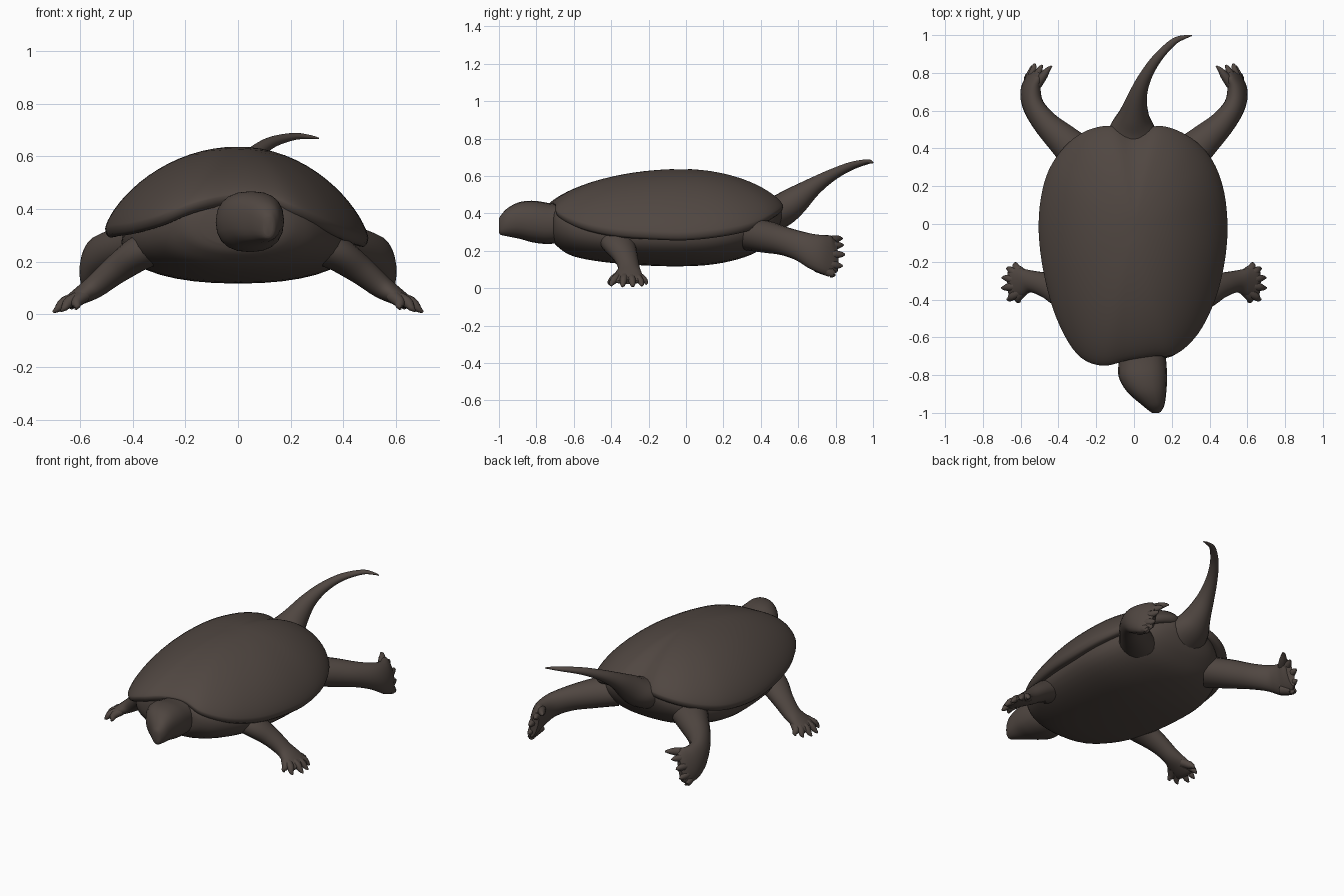
import bpy, bmesh, math
from mathutils import Vector

if "Cube" in bpy.data.objects:
    bpy.data.objects.remove(bpy.data.objects["Cube"])

skin = bpy.data.materials.new("dark brown")
skin.diffuse_color = (0.080, 0.062, 0.053, 1)
skin.use_nodes = True
skin.node_tree.nodes["Principled BSDF"].inputs["Base Color"].default_value = skin.diffuse_color


def spline(pts, steps, closed=False):
    """Catmull-Rom interpolation of tuples of any length."""
    n = len(pts)
    get = (lambda i: pts[i % n]) if closed else (lambda i: pts[max(0, min(n - 1, i))])
    out = []
    for i in range(n if closed else n - 1):
        q = [get(i + k) for k in (-1, 0, 1, 2)]
        for s in range(steps):
            t = s / steps
            out.append(tuple(
                0.5 * (2 * b + (c - a) * t + (2 * a - 5 * b + 4 * c - d) * t * t
                       + (3 * b - a - 3 * c + d) * t ** 3) for a, b, c, d in zip(*q)))
    if not closed:
        out.append(pts[-1])
    return out


def skin_rings(name, rings, angle=50):
    """Join rings of points into a closed smooth surface."""
    bm = bmesh.new()
    vs = [[bm.verts.new(p) for p in r] for r in rings]
    n = len(vs[0])
    for r0, r1 in zip(vs, vs[1:]):
        for i in range(n):
            j = (i + 1) % n
            bm.faces.new((r0[i], r0[j], r1[j], r1[i]))
    for r in (vs[0], vs[-1]):
        c = bm.verts.new(sum((v.co for v in r), Vector()) / n)
        for i in range(n):
            bm.faces.new((c, r[i], r[(i + 1) % n]))
    bmesh.ops.recalc_face_normals(bm, faces=bm.faces)
    me = bpy.data.meshes.new(name)
    bm.to_mesh(me)
    bm.free()
    me.materials.append(skin)
    ob = bpy.data.objects.new(name, me)
    bpy.context.collection.objects.link(ob)
    bpy.ops.object.select_all(action='DESELECT')
    ob.select_set(True)
    bpy.context.view_layer.objects.active = ob
    bpy.ops.object.shade_smooth_by_angle(angle=math.radians(angle))
    return ob


def loft(name, stations, up=(0, 0, 1), sides=20, power=1.0, steps=5, mirror=1, fixed=None):
    """Sweep an oval (x, y, z, half width, half height) along stations."""
    st = spline(stations, steps)
    up = Vector(up)
    rings = []
    for i, (x, y, z, a, b) in enumerate(st):
        t = Vector(st[min(i + 1, len(st) - 1)][:3]) - Vector(st[max(i - 1, 0)][:3])
        t = Vector(fixed) if fixed else t.normalized()
        side = t.cross(up).normalized()
        u = side.cross(t)
        ring = []
        for k in range(sides):
            w = 2 * math.pi * k / sides
            c, s = math.cos(w), math.sin(w)
            c = math.copysign(abs(c) ** power, c)
            s = math.copysign(abs(s) ** power, s)
            p = Vector((x, y, z)) + side * a * c + u * b * s
            ring.append((p.x * mirror, p.y, p.z))
        rings.append(ring)
    return skin_rings(name, rings)


# domed upper shell: rim outline (x, y, z), shrunk in rings up to the crown
rim = spline([
    (0, .475, .45), (.13, .52, .44), (.28, .47, .40), (.40, .36, .345), (.47, .2, .31),
    (.495, 0, .29), (.48, -.2, .295), (.43, -.4, .31), (.34, -.58, .35), (.22, -.69, .405),
    (.10, -.70, .45), (-.03, -.72, .45), (-.17, -.75, .42), (-.30, -.69, .37),
    (-.41, -.5, .34), (-.48, -.25, .33), (-.505, 0, .325), (-.475, .22, .34),
    (-.40, .37, .37), (-.28, .48, .41), (-.13, .52, .44)], 5, True)
cx, cy, crown = 0, -.02, .637


def shell_ring(s, dz, rise=0):
    return [(cx + (x - cx) * s, cy + (y - cy) * s, z + dz + (crown - z) * rise) for x, y, z in rim]


rings = [shell_ring(.80, -.01), shell_ring(.92, -.03), shell_ring(.965, -.034), shell_ring(.99, -.022)]
for k in range(17):
    s = math.cos(math.pi / 2 * k / 17)
    rings.append(shell_ring(s, 0, (1 - s * s) ** .72))
skin_rings("upper_shell", rings, 70)

# belly and lower shell
loft("belly", [
    (0, -.715, .34, .14, .075), (0, -.69, .335, .22, .11), (0, -.6, .31, .31, .14),
    (0, -.4, .285, .40, .15), (0, -.1, .275, .44, .158), (0, .15, .28, .43, .152),
    (0, .35, .315, .35, .135), (0, .46, .36, .23, .095), (0, .51, .40, .12, .05)],
    sides=36, power=.9, fixed=(0, 1, 0))

# head turned slightly to one side
loft("head", [
    (.045, -.60, .35, .11, .09), (.045, -.72, .345, .125, .108), (.047, -.81, .355, .128, .112),
    (.068, -.89, .362, .103, .098), (.10, -.955, .352, .062, .075), (.113, -.99, .337, .032, .052),
    (.114, -1.0, .334, .018, .036)], power=.85, fixed=(0, -1, 0))

# tapering curved tail
loft("tail", [
    (-.01, .40, .37, .15, .10), (-.008, .50, .41, .125, .09), (0, .58, .465, .08, .078),
    (.02, .68, .542, .05, .05), (.06, .78, .605, .034, .032), (.125, .88, .652, .025, .022),
    (.21, .965, .675, .018, .014), (.27, .99, .674, .01, .008), (.307, .998, .668, .003, .003)])

front_leg = [
    (.24, -.37, .285, .11, .08), (.36, -.36, .24, .095, .068), (.46, -.325, .172, .068, .055),
    (.54, -.305, .108, .058, .045), (.60, -.308, .070, .076, .034), (.645, -.312, .044, .078, .024),
    (.665, -.313, .034, .06, .014)]
front_toes = [(.617, -.408, .018), (.672, -.398, .012), (.703, -.338, .008),
              (.700, -.285, .008), (.675, -.237, .012), (.635, -.214, .02)]
hind_leg = [
    (.26, .34, .29, .11, .09), (.37, .44, .272, .088, .085), (.465, .53, .25, .068, .076),
    (.53, .62, .222, .056, .08), (.548, .70, .192, .05, .10), (.535, .765, .175, .036, .11),
    (.518, .805, .172, .02, .085)]
hind_toes = [(.435, .836, .265), (.485, .842, .23), (.525, .85, .18),
             (.542, .838, .12), (.555, .80, .07)]

for side, m in (("right", 1), ("left", -1)):
    # legs, with the hind paddles standing nearly upright
    loft(f"front_leg_{side}", front_leg, mirror=m)
    loft(f"hind_leg_{side}", hind_leg, up=(-.25, 0, 1), mirror=m)
    # clawed toes
    for i, (x, y, z) in enumerate(front_toes):
        bx, by, bz = .59, -.31 + (y + .31) * .45, .068
        loft(f"front_toe_{side}_{i + 1}", [
            (bx, by, bz, .03, .026), ((bx + x) / 2 + .01, by * .35 + y * .65, .047, .022, .022),
            (x * .85 + bx * .15, y, z + .012, .014, .013), (x, y, z, .004, .004)],
            sides=10, steps=3, mirror=m)
    for i, (x, y, z) in enumerate(hind_toes):
        bx, by, bz = .545, .70, .18 + (z - .18) * .6
        loft(f"hind_toe_{side}_{i + 1}", [
            (bx, by, bz, .03, .03), (bx * .4 + x * .6 + .008, .775, bz * .3 + z * .7, .024, .026),
            (x * .8 + bx * .2, y - .02, z, .014, .016), (x, y, z, .004, .004)],
            sides=10, steps=3, mirror=m)
